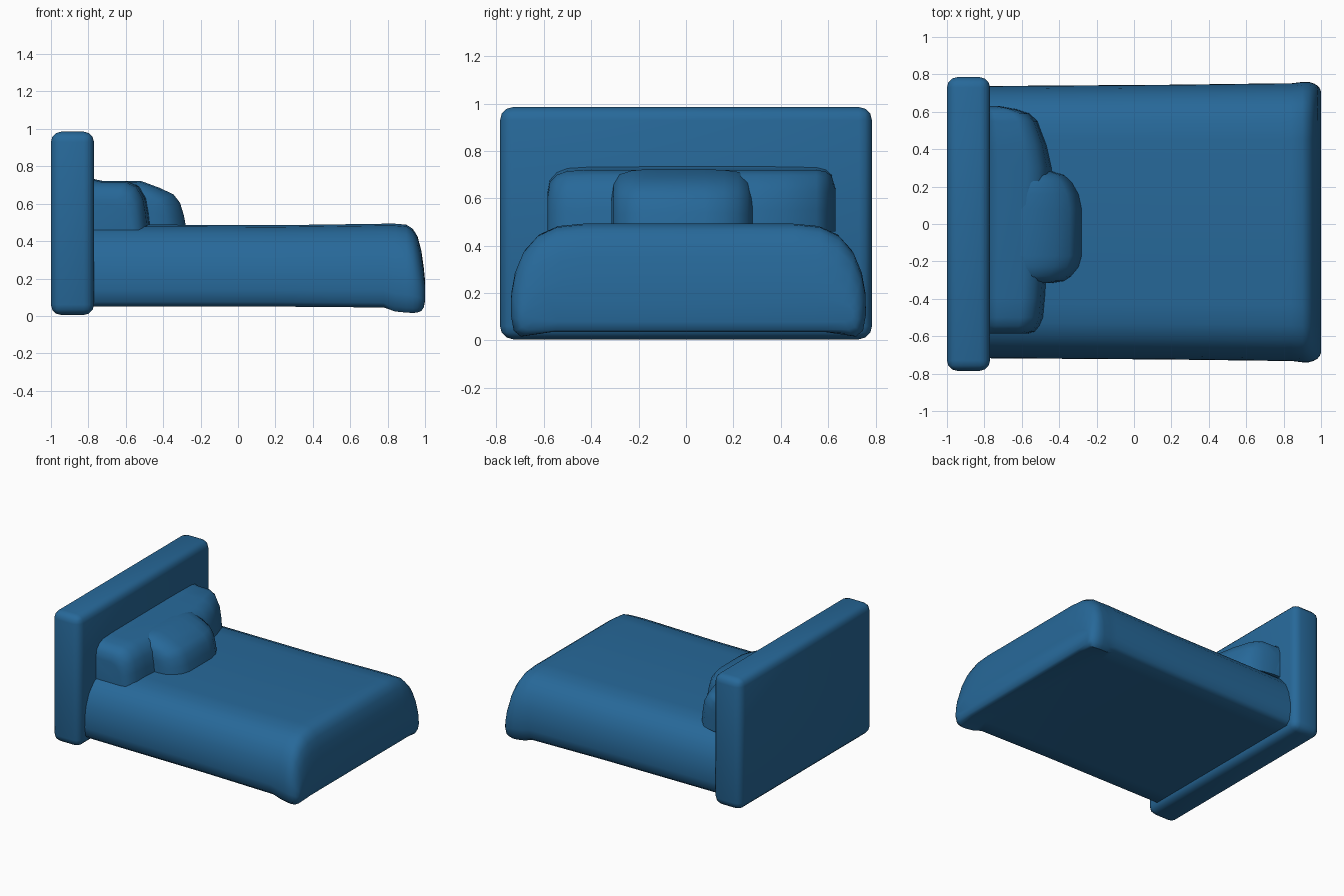
import bpy
import bmesh

cube = bpy.data.objects.get("Cube")
if cube:
    bpy.data.objects.remove(cube, do_unlink=True)

blue = bpy.data.materials.new("bed blue")
blue.use_nodes = True
colour = (0.02, 0.14, 0.32, 1)
blue.diffuse_color = colour
blue.node_tree.nodes["Principled BSDF"].inputs["Base Color"].default_value = colour


def finish(name, bm):
    bmesh.ops.recalc_face_normals(bm, faces=bm.faces[:])
    mesh = bpy.data.meshes.new(name)
    bm.to_mesh(mesh)
    bm.free()
    mesh.materials.append(blue)
    obj = bpy.data.objects.new(name, mesh)
    bpy.context.collection.objects.link(obj)
    bpy.ops.object.select_all(action="DESELECT")
    obj.select_set(True)
    bpy.context.view_layer.objects.active = obj
    bpy.ops.object.shade_smooth_by_angle(angle=0.7)
    return obj


def loft(name, rings):
    """Skin a list of closed rings and cap both ends."""
    bm = bmesh.new()
    loops = [[bm.verts.new(p) for p in ring] for ring in rings]
    n = len(loops[0])
    for a, b in zip(loops, loops[1:]):
        for i in range(n):
            j = (i + 1) % n
            bm.faces.new((a[i], a[j], b[j], b[i]))
    bm.faces.new(loops[0])
    bm.faces.new(loops[-1])
    return finish(name, bm)


def pillow(name, profile, anchor, stations):
    """Sweep an x-z profile along y, scaled about its anchor at each station."""
    ax, az = anchor
    loft(name, [[(ax + (x - ax) * sx, y, az + (z - az) * sz) for x, z in profile]
                for y, sx, sz in stations])


# Headboard: a slab with rounded edges
bm = bmesh.new()
bmesh.ops.create_cube(bm, size=1)
for v in bm.verts:
    v.co.x = -0.885 + v.co.x * 0.23
    v.co.y *= 1.57
    v.co.z = 0.495 + v.co.z * 0.98
bmesh.ops.bevel(bm, geom=bm.edges[:], offset=0.055, segments=3,
                profile=0.5, affect="EDGES")
finish("headboard", bm)

# Mattress: domed half section, mirrored, swept from head to foot
half = [(0.58, 0.05), (0.70, 0.05), (0.73, 0.075), (0.742, 0.14), (0.74, 0.22),
        (0.725, 0.30), (0.69, 0.38), (0.63, 0.445), (0.55, 0.48), (0.44, 0.49)]
section = half + [(-y, z) for y, z in reversed(half)]
# x, top height, corner underside, middle underside, width scale
stations = [(-0.85, 0.49, 0.05, 0.05, 0.98), (0.20, 0.485, 0.05, 0.05, 0.99),
            (0.78, 0.493, 0.045, 0.045, 1), (0.84, 0.493, 0.024, 0.04, 1),
            (0.90, 0.488, 0.018, 0.035, 1.01), (0.935, 0.465, 0.016, 0.035, 1.01),
            (0.96, 0.425, 0.018, 0.035, 1), (0.98, 0.35, 0.027, 0.037, 0.985),
            (0.993, 0.26, 0.045, 0.045, 0.965), (1.0, 0.19, 0.08, 0.08, 0.94)]
rings = []
for x, top, low, mid, wide in stations:
    ring = []
    for y, z in section:
        base = mid if abs(y) < 0.6 and z < 0.06 else low
        ring.append((x, 0.01 + y * wide, base + (z - 0.05) / 0.44 * (top - base)))
    rings.append(ring)
loft("mattress", rings)

# Long back pillow against the headboard
pillow("back_pillow",
       [(-0.80, 0.46), (-0.80, 0.75), (-0.765, 0.73), (-0.73, 0.722), (-0.59, 0.72),
        (-0.53, 0.695), (-0.49, 0.63), (-0.475, 0.55), (-0.465, 0.46)],
       (-0.80, 0.46),
       [(-0.585, 0.70, 0.60), (-0.575, 0.80, 0.80), (-0.545, 0.88, 0.92),
        (-0.50, 0.94, 0.98), (-0.40, 0.97, 1), (0.0, 1.05, 1), (0.30, 1.08, 1),
        (0.42, 1.0, 1), (0.55, 0.85, 1), (0.59, 0.72, 0.97),
        (0.615, 0.50, 0.90), (0.63, 0.25, 0.70)])

# Smaller front pillow leaning on the back one
pillow("front_pillow",
       [(-0.62, 0.46), (-0.62, 0.72), (-0.52, 0.722), (-0.42, 0.685), (-0.345, 0.65),
        (-0.31, 0.605), (-0.29, 0.54), (-0.275, 0.46)],
       (-0.62, 0.46),
       [(-0.315, 0.55, 0.65), (-0.305, 0.72, 0.82), (-0.28, 0.83, 0.92),
        (-0.23, 0.95, 0.98), (-0.17, 1, 1), (0.08, 1, 1), (0.16, 0.95, 0.99),
        (0.22, 0.85, 0.96), (0.26, 0.73, 0.88), (0.28, 0.55, 0.70)])
